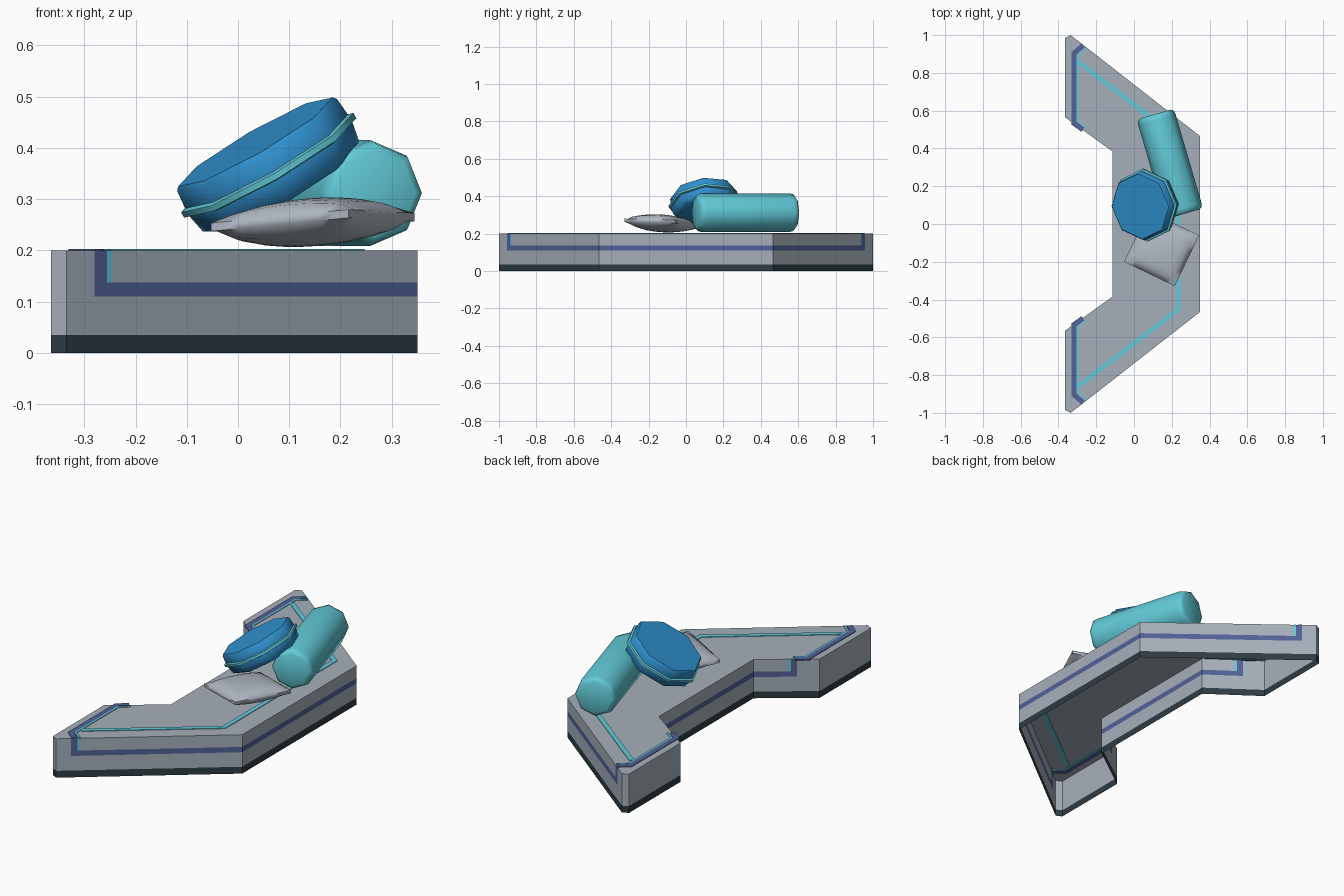
import bpy, bmesh, math
from mathutils import Vector

if "Cube" in bpy.data.objects:
    bpy.data.objects.remove(bpy.data.objects["Cube"])


def srgb(r, g, b):
    return tuple(((c / 255 + 0.055) / 1.055) ** 2.4 if c > 10 else c / 3294 for c in (r, g, b)) + (1,)


def material(name, *rgb):
    m = bpy.data.materials.new(name)
    m.diffuse_color = srgb(*rgb)
    m.use_nodes = True
    m.node_tree.nodes["Principled BSDF"].inputs["Base Color"].default_value = m.diffuse_color
    return m


GREY = material("base grey", 166, 175, 186)
DARK = material("dark trim", 45, 60, 66)
NAVY = material("navy stripe", 82, 97, 152)
CYAN = material("cyan", 98, 203, 216)
BLUE = material("blue", 48, 145, 207)
PALE = material("pillow grey", 176, 184, 195)


def add(name, bm, mats, smooth=None):
    me = bpy.data.meshes.new(name)
    bm.to_mesh(me)
    bm.free()
    ob = bpy.data.objects.new(name, me)
    bpy.context.collection.objects.link(ob)
    for m in mats:
        me.materials.append(m)
    if smooth:
        bpy.ops.object.select_all(action='DESELECT')
        ob.select_set(True)
        bpy.context.view_layer.objects.active = ob
        bpy.ops.object.shade_smooth_by_angle(angle=math.radians(smooth))
    return ob


def lathe(name, profile, mat, loc, rot, sides=8, smooth=50, caps=True):
    """Spin an (r, z) profile listed from bottom to top."""
    bm = bmesh.new()
    rings = [[bm.verts.new((r * math.cos(math.tau * i / sides), r * math.sin(math.tau * i / sides), z))
              for i in range(sides)] for r, z in profile]
    for a, b in zip(rings, rings[1:]):
        for i in range(sides):
            j = (i + 1) % sides
            bm.faces.new((a[i], a[j], b[j], b[i]))
    if caps:
        bm.faces.new(rings[0][::-1])
        bm.faces.new(rings[-1])
    ob = add(name, bm, [mat], smooth)
    ob.location = loc
    ob.rotation_euler = [math.radians(a) for a in rot]
    return ob


def ribbon(name, path, width, mat, z=0.2, half=0.003):
    """Thin mitred plate following a path, passing through the platform top."""
    pts = [Vector(p) for p in path]
    left, right = [], []
    for i, p in enumerate(pts):
        d0 = (p - pts[i - 1]).normalized() if i else (pts[1] - p).normalized()
        d1 = (pts[i + 1] - p).normalized() if i < len(pts) - 1 else d0
        n0, n1 = Vector((-d0.y, d0.x)), Vector((-d1.y, d1.x))
        m = (n0 + n1).normalized()
        off = m * (width / 2 / m.dot(n0))
        left.append(p + off)
        right.append(p - off)
    bm = bmesh.new()
    for i in range(len(pts) - 1):
        quad = (right[i], right[i + 1], left[i + 1], left[i])
        lo = [bm.verts.new((q.x, q.y, z - half)) for q in quad]
        hi = [bm.verts.new((q.x, q.y, z + half)) for q in quad]
        bm.faces.new(hi)
        bm.faces.new(lo[::-1])
        for k in range(4):
            j = (k + 1) % 4
            bm.faces.new((lo[k], lo[j], hi[j], hi[k]))
    return add(name, bm, [mat])


# Platform: open-bottomed shell, mirrored half outline
half_outline = [(0.35, 0.465), (-0.335, 1.0), (-0.365, 0.985), (-0.365, 0.565), (-0.115, 0.385)]
outline = half_outline + [(x, -y) for x, y in reversed(half_outline)]
H = 0.2
bm = bmesh.new()
for (ax, ay), (bx, by) in zip(outline, outline[1:] + outline[:1]):
    bm.faces.new([bm.verts.new(v) for v in ((ax, ay, 0), (bx, by, 0), (bx, by, H), (ax, ay, H))])
cuts = [((0, 0, z), (0, 0, 1)) for z in (0.035, 0.11, 0.137)]
cuts += [((x, 0, 0), (1, 0, 0)) for x in (-0.28, -0.256, -0.246)]
for co, no in cuts:
    bmesh.ops.bisect_plane(bm, geom=bm.verts[:] + bm.edges[:] + bm.faces[:], plane_co=co, plane_no=no)
for f in bm.faces:
    c = f.calc_center_median()
    if c.z < 0.035:
        f.material_index = 1
    elif c.x > -0.28 and c.z > 0.11:
        if c.z < 0.137 or c.x < -0.256:
            f.material_index = 2
        elif c.x < -0.246:
            f.material_index = 3
bm.faces.new([bm.verts.new((x, y, H)) for x, y in outline])
add("platform", bm, [GREY, DARK, NAVY, CYAN])

# Inlaid lines on the platform top
ribbon("top_line", [(-0.29, 0.855), (0.235, 0.45), (0.235, -0.45), (-0.29, -0.855)], 0.024, CYAN)
for side, s in (("back", 1), ("front", -1)):
    ribbon(side + "_end_stripe", [(-0.27, 0.945 * s), (-0.317, 0.905 * s), (-0.317, 0.533 * s),
                                  (-0.27, 0.499 * s)], 0.027, NAVY)
    ribbon(side + "_end_line", [(-0.252, 0.93 * s), (-0.299, 0.893 * s), (-0.299, 0.545 * s),
                                (-0.252, 0.51 * s)], 0.01, CYAN)

# Bolster: bevelled octagonal roll
r, h = 0.103, 0.275
lathe("bolster", [(r * 0.8, -h), (r * 0.95, -h + 0.008), (r, -h + 0.03),
                  (r, h - 0.03), (r * 0.95, h - 0.008), (r * 0.8, h)],
      CYAN, (0.19, 0.318, 0.312), (90, 0, 16.3))

# Round cushion leaning on the bolster, with piping
pos, tilt = (0.06, 0.10, 0.366), (7.5, -30, 0)
lathe("round_cushion", [(0.155, -0.06), (0.176, -0.048), (0.183, -0.012), (0.183, 0.012), (0.18, 0.046),
                        (0.174, 0.053)], BLUE, pos, tilt)
lathe("cushion_piping", [(0.178, -0.01), (0.194, -0.006), (0.194, 0.006), (0.178, 0.01)],
      CYAN, pos, tilt, caps=False)

# Square pillow: two domed grids joined by a thin edge
N, S = 10, 0.149
cx, cy, cz, ang = 0.146, -0.13, 0.255, math.radians(-25.6)
bm = bmesh.new()
grids = {}
for sgn in (1, -1):
    for i in range(N + 1):
        for j in range(N + 1):
            u, v = 2 * i / N - 1, 2 * j / N - 1
            t = 0.008 + 0.038 * ((1 - u * u) * (1 - v * v)) ** 0.5
            px, py = S * u, S * v
            x = px * math.cos(ang) - py * math.sin(ang)
            y = px * math.sin(ang) + py * math.cos(ang)
            grids[sgn, i, j] = bm.verts.new((cx + x, cy + y, cz + sgn * t + 0.07 * x - 0.06 * y))
    for i in range(N):
        for j in range(N):
            q = [grids[sgn, i, j], grids[sgn, i + 1, j], grids[sgn, i + 1, j + 1], grids[sgn, i, j + 1]]
            bm.faces.new(q[::sgn])
rim = ([(i, 0) for i in range(N)] + [(N, j) for j in range(N)] +
       [(i, N) for i in range(N, 0, -1)] + [(0, j) for j in range(N, 0, -1)])
for a, b in zip(rim, rim[1:] + rim[:1]):
    bm.faces.new((grids[(-1,) + a], grids[(-1,) + b], grids[(1,) + b], grids[(1,) + a]))
add("square_pillow", bm, [PALE], 60)
